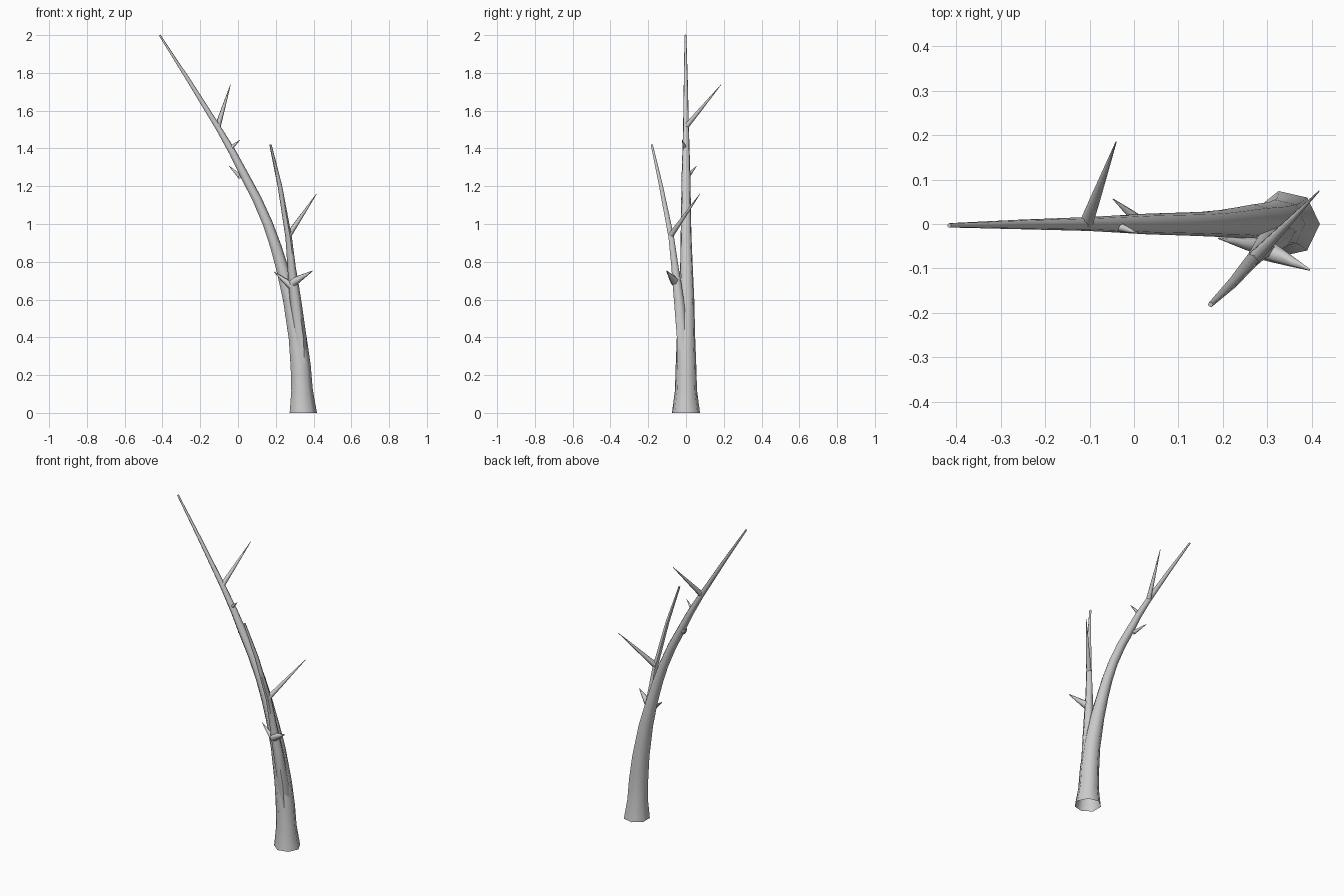
import bpy, bmesh, math
from mathutils import Vector

if "Cube" in bpy.data.objects:
    bpy.data.objects.remove(bpy.data.objects["Cube"])

def tube(name, pts, sides, open_base=False):
    """Tapered limb through (x, y, z, radius) points."""
    bm = bmesh.new()
    cs = [Vector(p[:3]) for p in pts]
    rings = []
    for i, c in enumerate(cs):
        t = (cs[min(i + 1, len(cs) - 1)] - cs[max(i - 1, 0)]).normalized()
        if open_base and i == 0:
            t = Vector((0, 0, 1))
        u = Vector((1, 0, 0))
        u = (u - t * u.dot(t)).normalized()
        v = t.cross(u)
        r = pts[i][3]
        rings.append([bm.verts.new(c + r * (u * math.cos(a) + v * math.sin(a)))
                      for a in (2 * math.pi * k / sides for k in range(sides))])
    for a, b in zip(rings, rings[1:]):
        for k in range(sides):
            n = (k + 1) % sides
            bm.faces.new((a[k], a[n], b[n], b[k]))
    bm.faces.new(rings[-1])
    me = bpy.data.meshes.new(name)
    bm.to_mesh(me)
    bm.free()
    ob = bpy.data.objects.new(name, me)
    bpy.context.collection.objects.link(ob)
    bpy.context.view_layer.objects.active = ob
    bpy.ops.object.select_all(action='DESELECT')
    ob.select_set(True)
    bpy.ops.object.shade_smooth_by_angle(angle=math.radians(60))

# Leaning trunk, open at the ground
tube("trunk", [
    (.342, 0, 0, .076), (.336, 0, .12, .06), (.329, 0, .25, .056),
    (.313, 0, .4, .05), (.276, .003, .6, .042), (.237, .003, .75, .035),
    (.199, .001, .88, .031), (.157, 0, 1, .028), (.1, 0, 1.13, .026),
    (.037, 0, 1.25, .024), (-.03, 0, 1.38, .02), (-.1, 0, 1.5, .016),
    (-.255, -.001, 1.75, .011), (-.415, -.003, 2, .005)], 7, True)

# Fork growing out of the trunk front
tube("fork_stem", [
    (.338, -.01, .15, .04), (.328, -.018, .4, .035), (.304, -.038, .6, .03),
    (.292, -.05, .7, .026), (.284, -.058, .77, .022), (.268, -.078, .93, .017),
    (.222, -.132, 1.2, .012), (.172, -.181, 1.42, .006)], 6)

# Side twigs and broken stubs: base, tip, base radius
twigs = {
    "upper_twig": ((-.108, 0, 1.515), (-.04, .185, 1.737), .016),
    "fork_twig": ((.267, -.08, .94), (.416, .074, 1.16), .017),
    "upper_stub": ((-.045, -.003, 1.395), (.01, -.021, 1.445), .013),
    "middle_stub": ((.012, .006, 1.25), (-.047, .056, 1.307), .014),
    "right_stub": ((.29, -.055, .69), (.395, -.103, .752), .026),
    "left_stub": ((.285, -.05, .67), (.19, -.032, .747), .02)}
for name, (a, b, r) in twigs.items():
    a, b = Vector(a), Vector(b)
    pts = [(*a.lerp(b, f), r * s) for f, s in ((0, 1), (.3, .75), (.65, .42), (1, .08))]
    tube(name, pts, 6)
